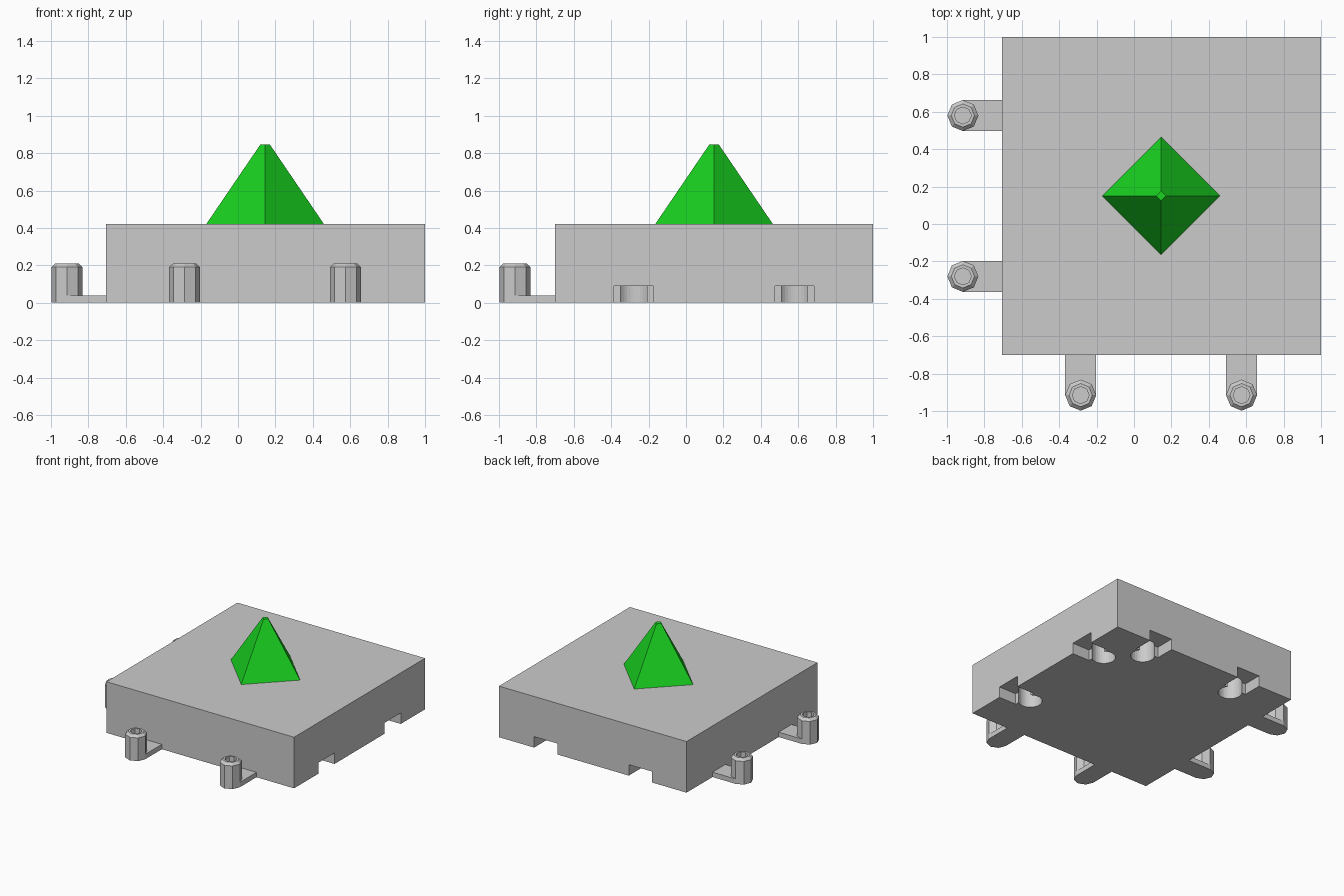
import bpy, bmesh
from math import cos, sin, pi

if "Cube" in bpy.data.objects:
    bpy.data.objects.remove(bpy.data.objects["Cube"])

TOP = 0.42          # slab height
PEG = -0.915        # peg line outside the slab
SOCKET = 0.785      # socket line = peg line + tile pitch
SPOTS_FRONT = (-0.285, 0.575)
SPOTS_LEFT = (-0.28, 0.58)


def box(name, x0, x1, y0, y1, z0, z1):
    bm = bmesh.new()
    bmesh.ops.create_cube(bm, size=1)
    for v in bm.verts:
        v.co.x = x1 if v.co.x > 0 else x0
        v.co.y = y1 if v.co.y > 0 else y0
        v.co.z = z1 if v.co.z > 0 else z0
    return finish(name, bm)


def lathe(name, x, y, profile, sides):
    """Stack rings of (radius, z) and cap both ends."""
    bm = bmesh.new()
    rings = [[bm.verts.new((x + r * cos(2 * pi * i / sides),
                            y + r * sin(2 * pi * i / sides), z))
              for i in range(sides)] for r, z in profile]
    for a, b in zip(rings, rings[1:]):
        for i in range(sides):
            j = (i + 1) % sides
            bm.faces.new((a[i], a[j], b[j], b[i]))
    bm.faces.new(rings[0][::-1])
    bm.faces.new(rings[-1])
    bmesh.ops.recalc_face_normals(bm, faces=bm.faces)
    return finish(name, bm)


def finish(name, bm):
    mesh = bpy.data.meshes.new(name)
    bm.to_mesh(mesh)
    bm.free()
    obj = bpy.data.objects.new(name, mesh)
    bpy.context.collection.objects.link(obj)
    return obj


def cut(target, cutter):
    mod = target.modifiers.new("cut", 'BOOLEAN')
    mod.operation = 'DIFFERENCE'
    mod.solver = 'EXACT'
    mod.object = cutter
    bpy.context.view_layer.objects.active = target
    bpy.ops.object.modifier_apply(modifier=mod.name)
    bpy.data.objects.remove(cutter)


# Slab
slab = box("base_slab", -0.705, 1, -0.70, 1, 0, TOP)

# Sockets under the right and back edges: shallow slot plus round peg hole
W = 0.105
hole = [(0.09, -0.1), (0.09, 0.23)]
for s in SPOTS_LEFT:
    cut(slab, box("slot_cutter", 0.84, 1.1, s - W, s + W, -0.1, 0.09))
    cut(slab, lathe("hole_cutter", SOCKET, s, hole, 32))
for s in SPOTS_FRONT:
    cut(slab, box("slot_cutter", s - W, s + W, 0.84, 1.1, -0.1, 0.09))
    cut(slab, lathe("hole_cutter", s, SOCKET, hole, 32))

# Connector pegs on flat tabs along the left and front edges
R = 0.083
peg = [(R, 0), (R, 0.19), (0.062, 0.21), (0.045, 0.21), (0.045, 0.04)]
for s in SPOTS_LEFT:
    lathe("left_peg", PEG, s, peg, 8)
    box("left_tab", PEG + 0.05, -0.70, s - R, s + R, 0, 0.04)
    # fill beside the peg so the tab starts at the peg centre
    for side in (-1, 1):
        y0, y1 = sorted((s + side * 0.05, s + side * R))
        box("left_tab_edge", PEG, PEG + 0.05, y0, y1, 0, 0.04)
for s in SPOTS_FRONT:
    lathe("front_peg", s, PEG, peg, 8)
    box("front_tab", s - R, s + R, PEG + 0.05, -0.70, 0, 0.04)
    for side in (-1, 1):
        x0, x1 = sorted((s + side * 0.05, s + side * R))
        box("front_tab_edge", x0, x1, PEG, PEG + 0.05, 0, 0.04)

# Green blunt pyramid
green = bpy.data.materials.new("green")
green.diffuse_color = (0.01, 0.65, 0.015, 1)
green.use_nodes = True
green.node_tree.nodes["Principled BSDF"].inputs["Base Color"].default_value = green.diffuse_color
pyramid = lathe("pyramid", 0.145, 0.15, [(0.315, TOP), (0.026, 0.845)], 4)
pyramid.data.materials.append(green)
